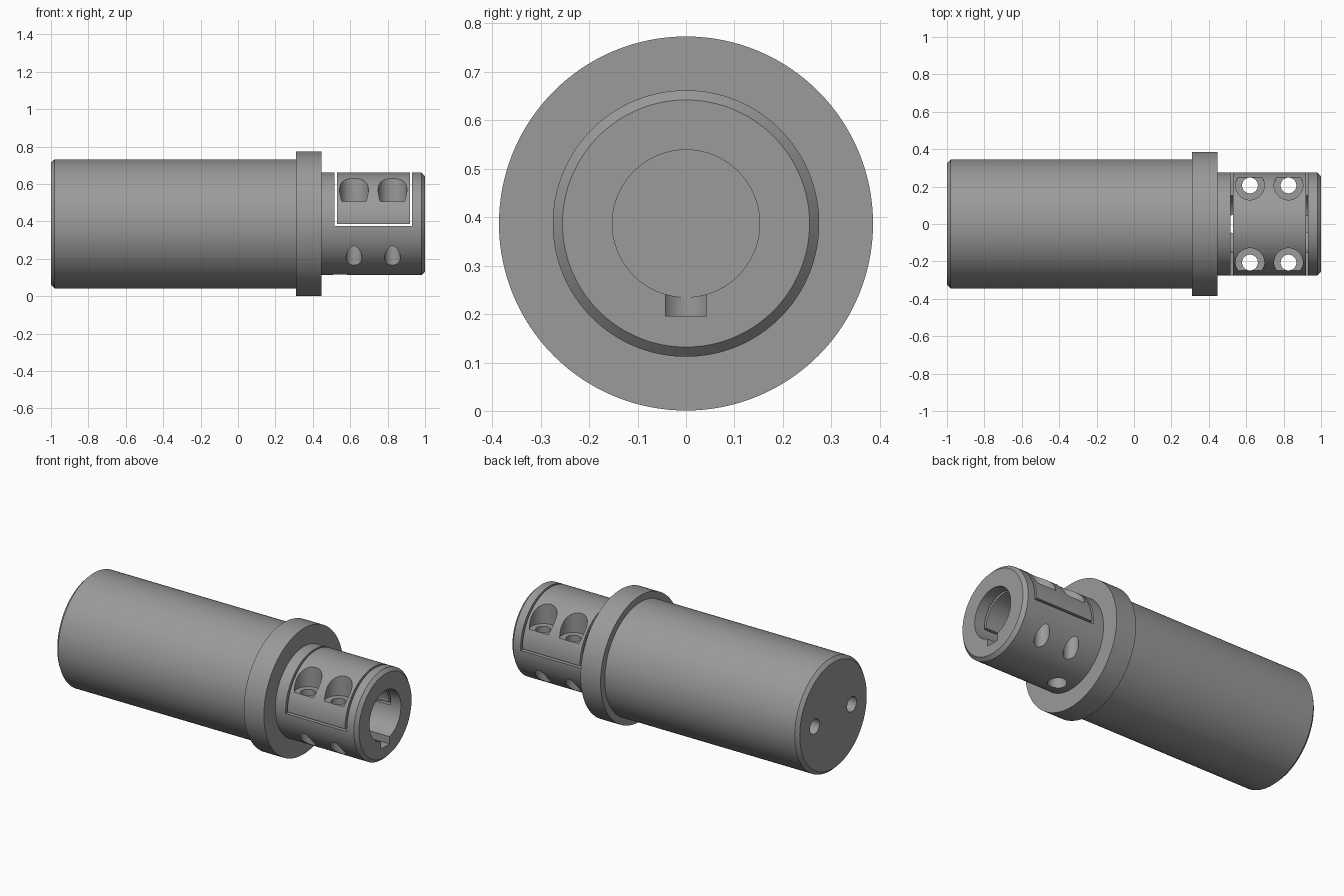
import bpy, bmesh, math
from mathutils import Vector, Matrix

if "Cube" in bpy.data.objects:
    bpy.data.objects.remove(bpy.data.objects["Cube"])

ZC = 0.387   # height of the main axis


def new_object(name, bm):
    bmesh.ops.recalc_face_normals(bm, faces=bm.faces)
    mesh = bpy.data.meshes.new(name)
    bm.to_mesh(mesh)
    bm.free()
    obj = bpy.data.objects.new(name, mesh)
    bpy.context.collection.objects.link(obj)
    return obj


def lathe(name, profile, steps=128):
    """Revolve (x, radius) points round the main axis."""
    bm = bmesh.new()
    verts = [bm.verts.new((x, 0, ZC + r)) for x, r in profile]
    edges = [bm.edges.new(p) for p in zip(verts, verts[1:])]
    bmesh.ops.spin(bm, geom=verts + edges, cent=(0, 0, ZC), axis=(1, 0, 0),
                   angle=math.tau, steps=steps, use_merge=False)
    bmesh.ops.remove_doubles(bm, verts=bm.verts, dist=1e-5)
    return new_object(name, bm)


def box(lo, hi):
    lo, hi = Vector(lo), Vector(hi)
    bm = bmesh.new()
    bmesh.ops.create_cube(bm, size=1, matrix=Matrix.Translation((lo + hi) / 2)
                          @ Matrix.Diagonal((*(hi - lo), 1)))
    return new_object("cutter", bm)


def rod(a, b, r, segments=48):
    a, b = Vector(a), Vector(b)
    rot = (b - a).to_track_quat('Z', 'Y').to_matrix().to_4x4()
    bm = bmesh.new()
    bmesh.ops.create_cone(bm, cap_ends=True, segments=segments, radius1=r, radius2=r,
                          depth=(b - a).length, matrix=Matrix.Translation((a + b) / 2) @ rot)
    return new_object("cutter", bm)


def cut(targets, cutter, operation='DIFFERENCE'):
    for obj in targets:
        mod = obj.modifiers.new("cut", 'BOOLEAN')
        mod.operation, mod.solver, mod.object = operation, 'EXACT', cutter
        bpy.context.view_layer.objects.active = obj
        bpy.ops.object.modifier_apply(modifier=mod.name)
    bpy.data.objects.remove(cutter)


# Shaft, flange and bored hub in one turned profile
profile = [(-1, 0), (-1, 0.325), (-0.98, 0.345), (0.31, 0.345), (0.31, 0.386),
           (0.446, 0.386), (0.446, 0.275), (0.98, 0.275), (1, 0.255),
           (1, 0.152), (0.49, 0.152), (0.49, 0)]
body = lathe("shaft_body", profile)

# Clamp cap: upper half of the hub, separated by a thin gap
cap = lathe("clamp_cap", [(0.45, 0.152), (0.45, 0.275), (0.97, 0.275),
                          (0.97, 0.152), (0.45, 0.152)])
cut([body], box((0.516, -0.5, 0.374), (0.931, 0.5, 1)))
cut([cap], box((0.528, -0.5, 0.387), (0.919, 0.5, 1)), 'INTERSECT')

# Four clamp screw holes with counterbores
for x in (0.620, 0.826):
    for y in (-0.206, 0.206):
        cut([body, cap], rod((x, y, -0.1), (x, y, 0.9), 0.042))
        cut([cap], rod((x, y, 0.505), (x, y, 0.9), 0.077))

# Keyway and the round relief hole at its inner end
cut([body], box((0.545, -0.042, 0.196), (1.1, 0.042, 0.38)))
cut([body], rod((0.545, 0, 0.05), (0.545, 0, 0.37), 0.053))

# Two blind holes in the end face of the shaft
for y in (-0.18, 0.18):
    cut([body], rod((-1.1, y, ZC), (-0.8, y, ZC), 0.046))

# Dark grey steel
steel = bpy.data.materials.new("dark_steel")
steel.diffuse_color = (0.325, 0.325, 0.325, 1)
steel.use_nodes = True
steel.node_tree.nodes["Principled BSDF"].inputs["Base Color"].default_value = steel.diffuse_color

# Smooth shading with crisp edges
bpy.ops.object.select_all(action='DESELECT')
for obj in (body, cap):
    obj.data.materials.clear()
    obj.data.materials.append(steel)
    obj.select_set(True)
bpy.context.view_layer.objects.active = body
bpy.ops.object.shade_smooth_by_angle(angle=math.radians(30))
